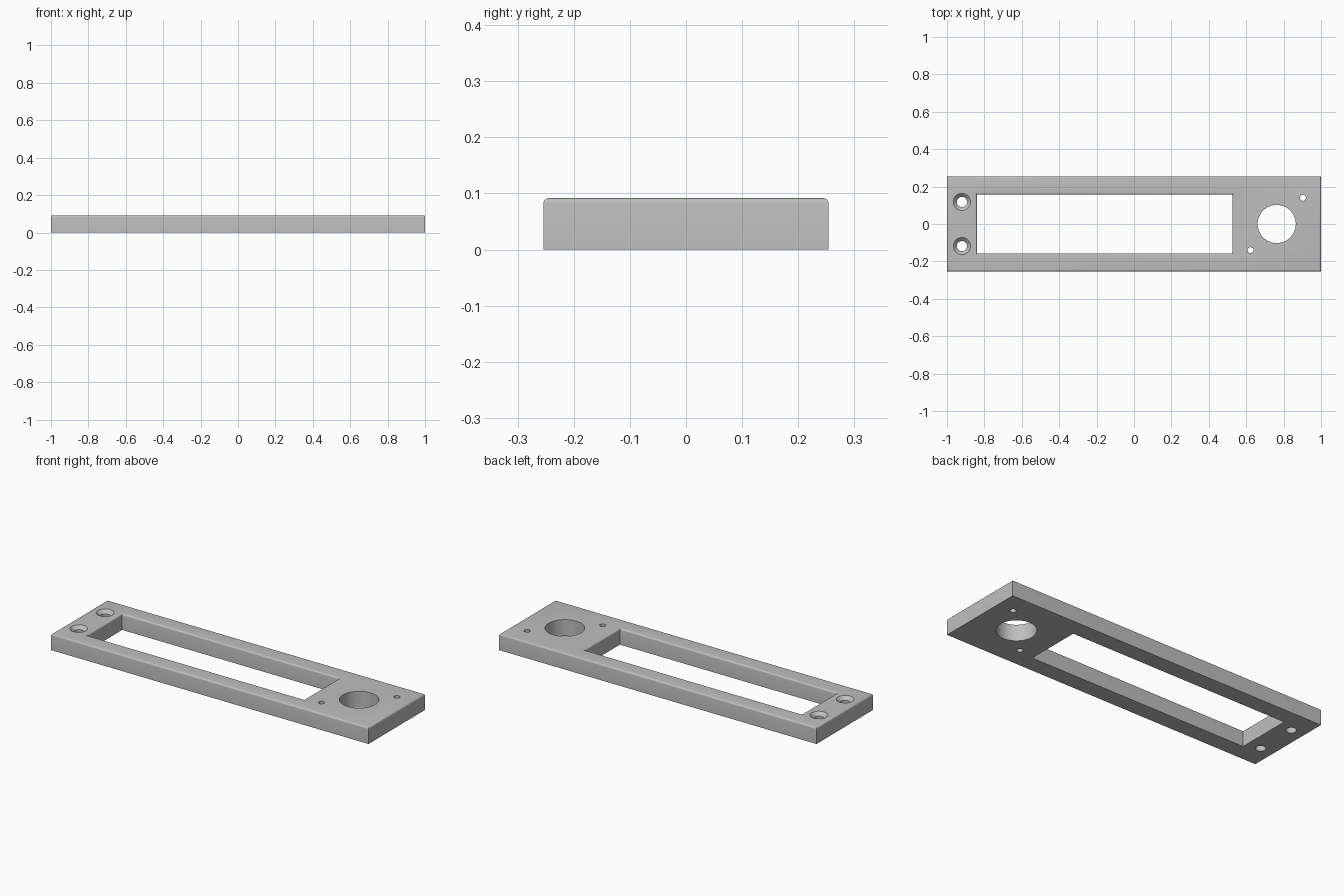
import bpy
import bmesh
from mathutils import Vector

cube = bpy.data.objects.get("Cube")
if cube:
    bpy.data.objects.remove(cube, do_unlink=True)

HEIGHT = 0.092
FILLET = 0.01

grey = bpy.data.materials.new("plain grey")
grey.use_nodes = True
grey.diffuse_color = (0.52, 0.52, 0.52, 1)
grey.node_tree.nodes["Principled BSDF"].inputs["Base Color"].default_value = grey.diffuse_color


def make_object(name, bm):
    bmesh.ops.recalc_face_normals(bm, faces=bm.faces)
    mesh = bpy.data.meshes.new(name)
    bm.to_mesh(mesh)
    bm.free()
    mesh.materials.append(grey)
    obj = bpy.data.objects.new(name, mesh)
    bpy.context.collection.objects.link(obj)
    return obj


def rectangle(bm, x0, x1, y):
    return [bm.verts.new((px, py, 0)) for px, py in ((x0, -y), (x1, -y), (x1, y), (x0, y))]


# Rectangular plate with a long window
bm = bmesh.new()
outer = rectangle(bm, -1, 1, 0.254)
inner = rectangle(bm, -0.84, 0.527, 0.158)
ring = []
for i in range(4):
    j = (i + 1) % 4
    ring.append(bm.faces.new((outer[i], outer[j], inner[j], inner[i])))
extruded = bmesh.ops.extrude_face_region(bm, geom=ring, use_keep_orig=True)["geom"]
for v in extruded:
    if isinstance(v, bmesh.types.BMVert):
        v.co.z = HEIGHT
bmesh.ops.recalc_face_normals(bm, faces=bm.faces)

# Soft upper rims around the outside and the window
rims = [e for e in bm.edges
        if all(v.co.z > HEIGHT / 2 for v in e.verts)
        and any(abs(f.normal.z) < 0.5 for f in e.link_faces)]
bmesh.ops.bevel(bm, geom=rims, offset=FILLET, segments=4, profile=0.5, affect='EDGES')
plate = make_object("mounting_plate", bm)


# Revolved cutter from (radius, height) pairs
def hole_cutter(name, x, y, profile, sides):
    bm = bmesh.new()
    points = [(0, profile[0][1])] + profile + [(0, profile[-1][1])]
    verts = [bm.verts.new((x + r, y, z)) for r, z in points]
    edges = [bm.edges.new(pair) for pair in zip(verts, verts[1:])]
    bmesh.ops.spin(bm, geom=verts + edges, cent=Vector((x, y, 0)), axis=(0, 0, 1),
                   angle=6.2831853, steps=sides)
    bmesh.ops.remove_doubles(bm, verts=bm.verts, dist=0.0001)
    return make_object(name, bm)


def straight(radius):
    return [(radius, -0.05), (radius, HEIGHT + 0.05)]


countersunk = [(0.027, -0.05), (0.027, HEIGHT - 0.019),
               (0.046, HEIGHT), (0.046, HEIGHT + 0.05)]

cutters = [hole_cutter("large_hole", 0.763, 0, straight(0.102), 64)]
for side in (-1, 1):
    cutters.append(hole_cutter("pin_hole", 0.763 + 0.14 * side, 0.14 * side, straight(0.016), 24))
    cutters.append(hole_cutter("screw_hole", -0.92, 0.118 * side, countersunk, 32))

# Cut the holes and discard the cutters
bpy.ops.object.select_all(action='DESELECT')
plate.select_set(True)
bpy.context.view_layer.objects.active = plate
for cutter in cutters:
    mod = plate.modifiers.new(cutter.name, 'BOOLEAN')
    mod.operation = 'DIFFERENCE'
    mod.solver = 'EXACT'
    mod.object = cutter
    bpy.ops.object.modifier_apply(modifier=mod.name)
    bpy.data.objects.remove(cutter, do_unlink=True)

bpy.ops.object.shade_smooth_by_angle(angle=0.52)
